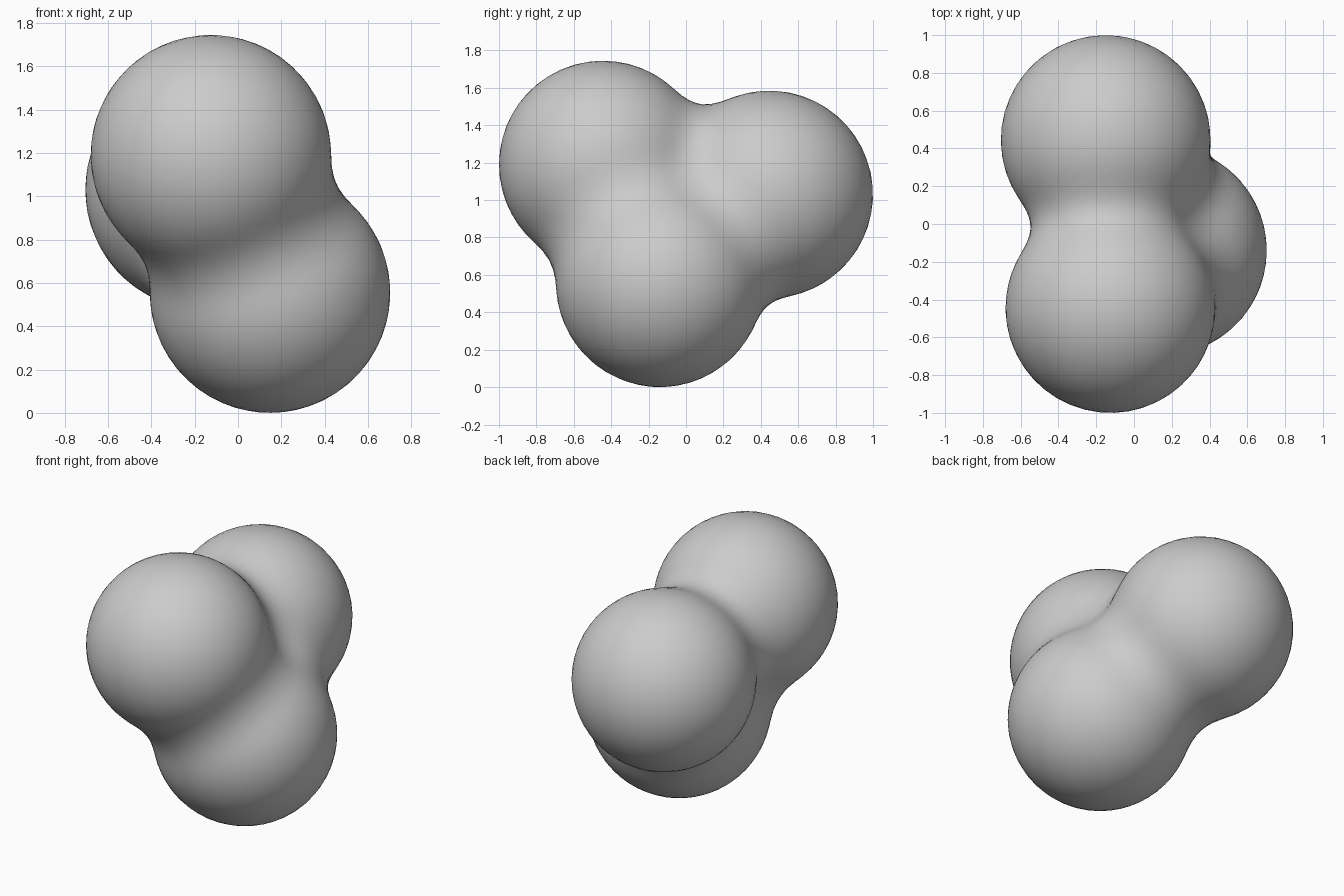
import bpy
import bmesh
from mathutils import Vector

if "Cube" in bpy.data.objects:
    bpy.data.objects.remove(bpy.data.objects["Cube"])

# Three equal balls that melt into each other
BALLS = [Vector((-0.125, -0.445, 1.19)),   # upper front ball
         Vector((-0.15, 0.445, 1.03)),     # back ball
         Vector((0.148, -0.14, 0.555))]    # bottom ball
RADIUS = 0.555      # visible radius of each ball
REACH = 0.79        # distance at which a ball stops influencing its neighbours
LEVEL = (1 - (RADIUS / REACH) ** 2) ** 3


def field(p):
    return sum(max(0.0, 1 - (p - c).length_squared / REACH ** 2) ** 3 for c in BALLS)


def surface_point(origin, direction):
    # Bisect along a ray from the shared core to the blended skin
    near, far = 0.0, 2.0
    for _ in range(24):
        mid = (near + far) / 2
        if field(origin + direction * mid) > LEVEL:
            near = mid
        else:
            far = mid
    return origin + direction * near


# Merged blob: a fine sphere pushed out to the blended skin
core = sum(BALLS, Vector()) / 3
bm = bmesh.new()
bmesh.ops.create_icosphere(bm, subdivisions=5, radius=1.0)
for v in bm.verts:
    v.co = surface_point(core, v.co.normalized())
for f in bm.faces:
    f.smooth = True

mesh = bpy.data.meshes.new("merged_balls")
bm.to_mesh(mesh)
bm.free()
blob = bpy.data.objects.new("merged_balls", mesh)
bpy.context.collection.objects.link(blob)
